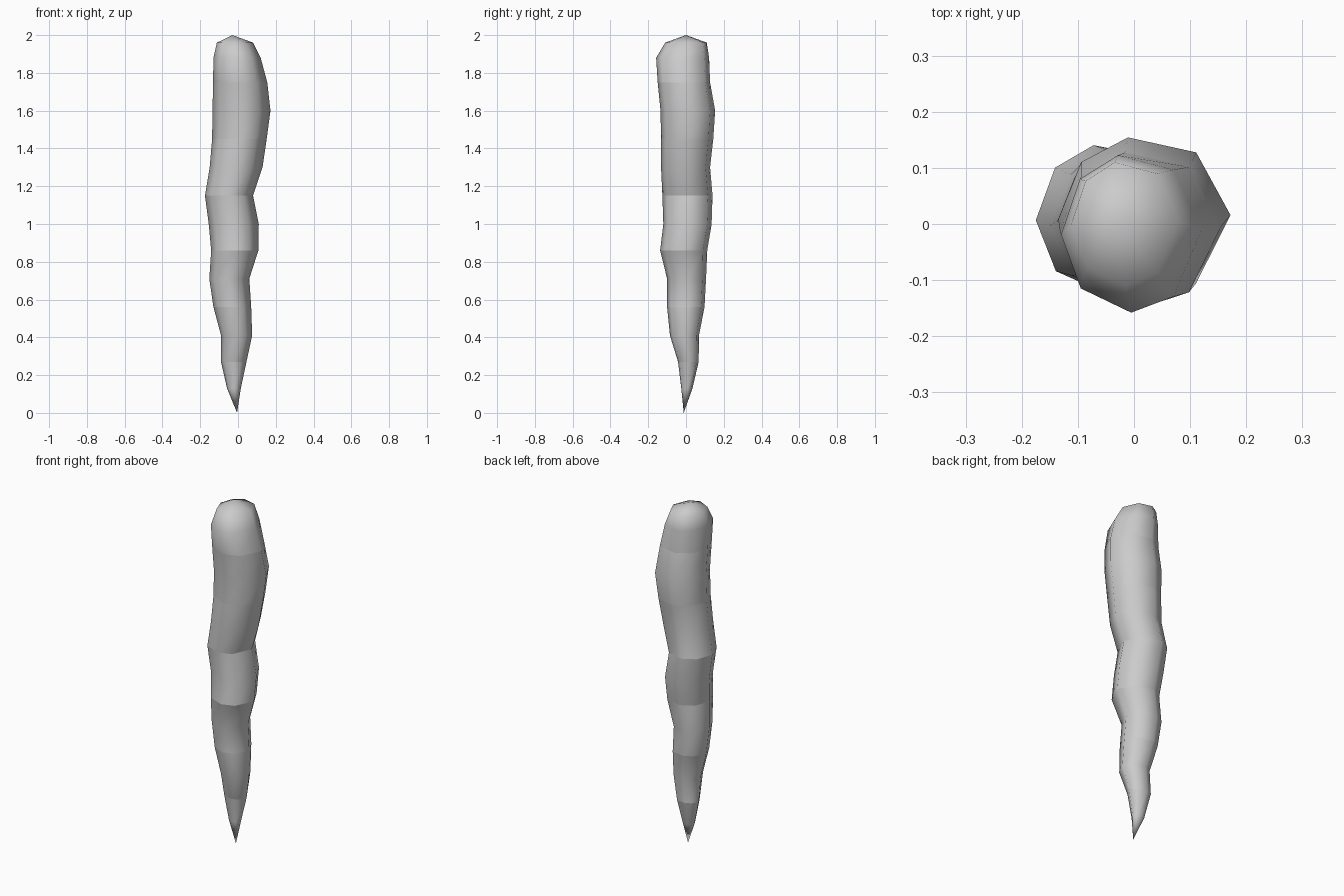
import bpy, bmesh, math

if "Cube" in bpy.data.objects:
    bpy.data.objects.remove(bpy.data.objects["Cube"])

# Cross-sections: z, x min, x max, y min, y max
RINGS = [
    (0.13, -.058, .015, -.025, .035),
    (0.27, -.090, .045, -.042, .068),
    (0.41, -.090, .075, -.085, .070),
    (0.56, -.130, .070, -.100, .100),
    (0.71, -.152, .060, -.100, .108),
    (0.86, -.142, .108, -.137, .115),
    (1.00, -.155, .110, -.120, .138),
    (1.15, -.175, .080, -.125, .143),
    (1.30, -.150, .130, -.132, .130),
    (1.45, -.137, .152, -.132, .147),
    (1.60, -.135, .172, -.135, .157),
    (1.75, -.132, .155, -.150, .130),
    (1.88, -.130, .120, -.158, .125),
    (1.96, -.112, .080, -.110, .112),
]
# Slightly uneven eight-sided section
ANGLES = [math.radians(a) for a in (2, 53, 101, 137, 181, 224, 270, 307)]
N = len(ANGLES)

bm = bmesh.new()
loops = []
for z, x0, x1, y0, y1 in RINGS:
    loops.append([bm.verts.new(((x0 + x1) / 2 + (x1 - x0) / 2 * math.cos(a),
                                (y0 + y1) / 2 + (y1 - y0) / 2 * math.sin(a), z))
                  for a in ANGLES])

# Sides
for a, b in zip(loops, loops[1:]):
    for i in range(N):
        j = (i + 1) % N
        bm.faces.new((a[i], a[j], b[j], b[i]))

# Pointed tip and domed end
tip = bm.verts.new((-.005, -.012, 0))
crown = bm.verts.new((-.03, .0, 2))
for i in range(N):
    j = (i + 1) % N
    bm.faces.new((tip, loops[0][j], loops[0][i]))
    bm.faces.new((crown, loops[-1][i], loops[-1][j]))

# Smooth shading with a crisp seam at every second ring
for f in bm.faces:
    f.smooth = True
for ring in loops[1:-1:2]:
    for i in range(N):
        bm.edges.get((ring[i], ring[(i + 1) % N])).smooth = False
bmesh.ops.recalc_face_normals(bm, faces=bm.faces)

mesh = bpy.data.meshes.new("tapered_spike")
bm.to_mesh(mesh)
bm.free()
bpy.context.collection.objects.link(bpy.data.objects.new("tapered_spike", mesh))
